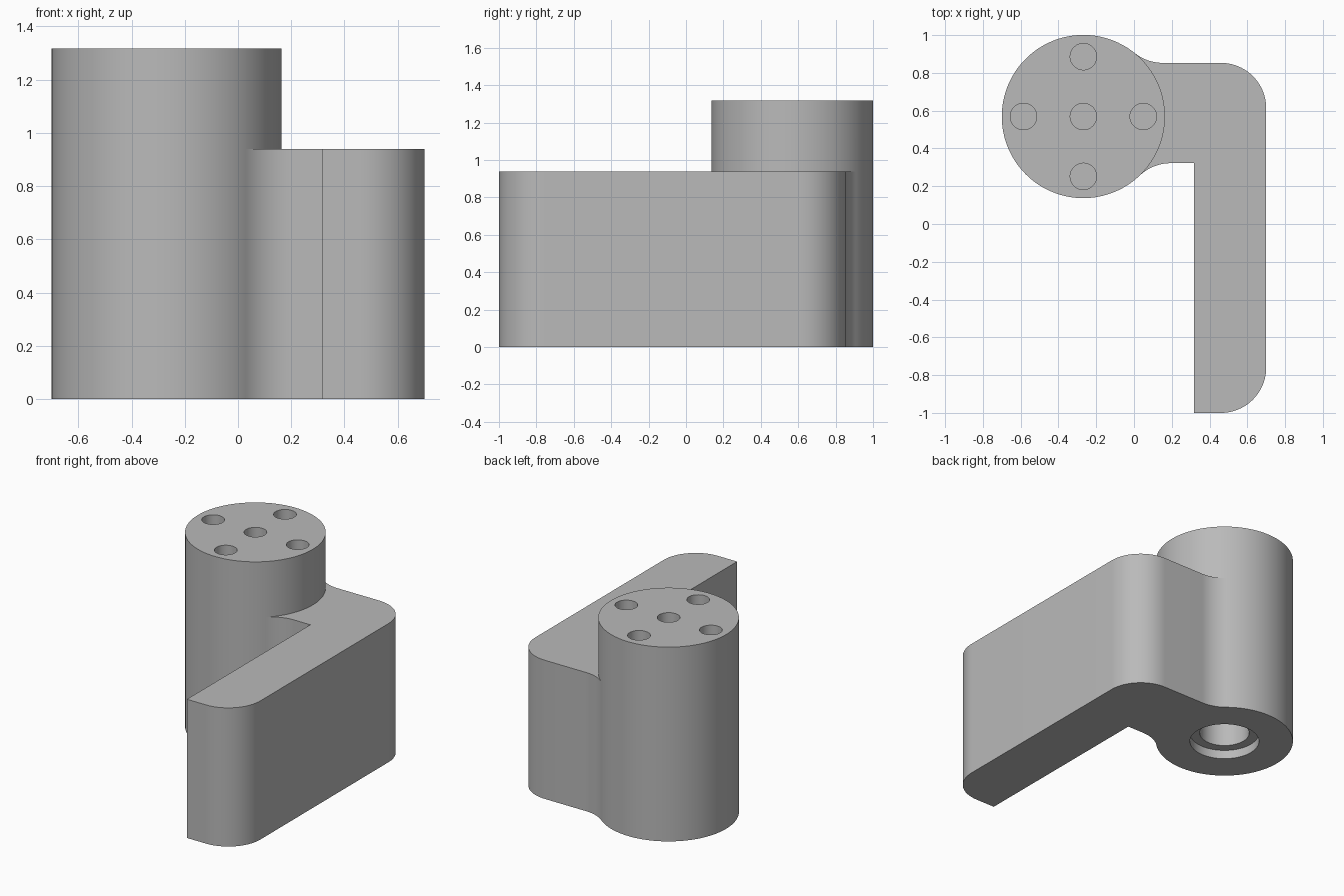
import bpy, bmesh
from math import cos, sin, pi, sqrt, atan2, radians
from mathutils import Vector

cube = bpy.data.objects.get("Cube")
if cube:
    bpy.data.objects.remove(cube, do_unlink=True)

HUB = Vector((-0.268, 0.569))
HUB_R, HUB_H, ARM_H = 0.432, 1.317, 0.94
FILLET = 0.24
LEFT, RIGHT, FRONT = 0.317, 0.7, -1.0
INNER, OUTER = 0.322, 0.853

grey = bpy.data.materials.new("plain grey")
grey.use_nodes = True
colour = (0.49, 0.49, 0.49, 1)
grey.diffuse_color = colour
grey.node_tree.nodes["Principled BSDF"].inputs["Base Color"].default_value = colour


def arc(centre, radius, start, end, steps=20):
    return [(centre[0] + radius * cos(start + (end - start) * i / steps),
             centre[1] + radius * sin(start + (end - start) * i / steps))
            for i in range(steps + 1)]


def prism(name, outline, bottom, top):
    """Extrude a counter-clockwise outline upwards."""
    bm = bmesh.new()
    face = bm.faces.new([bm.verts.new((x, y, bottom)) for x, y in outline])
    solid = bmesh.ops.extrude_face_region(bm, geom=[face])["geom"]
    verts = [v for v in solid if isinstance(v, bmesh.types.BMVert)]
    bmesh.ops.translate(bm, vec=(0, 0, top - bottom), verts=verts)
    bmesh.ops.recalc_face_normals(bm, faces=bm.faces)
    mesh = bpy.data.meshes.new(name)
    bm.to_mesh(mesh)
    bm.free()
    obj = bpy.data.objects.new(name, mesh)
    bpy.context.collection.objects.link(obj)
    mesh.materials.append(grey)
    return obj


def cylinder(name, centre, radius, bottom, top, sides):
    return prism(name, arc(centre, radius, 0, 2 * pi, sides)[:-1], bottom, top)


def combine(target, other, operation):
    """Apply a boolean and remove the helper."""
    mod = target.modifiers.new("boolean", "BOOLEAN")
    mod.operation, mod.object, mod.solver = operation, other, "EXACT"
    bpy.context.view_layer.objects.active = target
    bpy.ops.object.modifier_apply(modifier=mod.name)
    bpy.data.objects.remove(other, do_unlink=True)


def blend(y, side):
    """Concave fillet from the hub to the straight edge at height y."""
    cy = y + side * FILLET
    dy = cy - HUB.y
    dx = sqrt((HUB_R + FILLET) ** 2 - dy ** 2)
    return arc((HUB.x + dx, cy), FILLET, atan2(-dy, -dx), -side * pi / 2)


# Angled arm: blends into the hub, rounded on its outer corners
outline = [tuple(HUB)]
outline += blend(INNER, -1)
outline += [(LEFT, INNER), (LEFT, FRONT)]
outline += arc((RIGHT - FILLET, FRONT + FILLET), FILLET, -pi / 2, 0)
outline += arc((RIGHT - FILLET, OUTER - FILLET), FILLET, 0, pi / 2)
outline += blend(OUTER, 1)[::-1]
arm = prism("arm", outline, 0, ARM_H)

# Tall round hub joined to the arm
body = cylinder("hinge_body", HUB, HUB_R, 0, HUB_H, 128)
combine(body, arm, "UNION")

# Five blind screw holes in the top
for dx, dy in ((0, 0), (1, 0), (-1, 0), (0, 1), (0, -1)):
    spot = HUB + Vector((dx, dy)) * 0.317
    combine(body, cylinder("screw_hole", spot, 0.07, HUB_H - 0.3, HUB_H + 0.1, 40), "DIFFERENCE")

# Stepped bore in the underside
for radius, depth in ((0.218, 0.06), (0.156, 0.75)):
    combine(body, cylinder("bore", HUB, radius, -0.1, depth, 64), "DIFFERENCE")

bpy.ops.object.select_all(action="DESELECT")
body.select_set(True)
bpy.context.view_layer.objects.active = body
bpy.ops.object.shade_smooth_by_angle(angle=radians(30))
